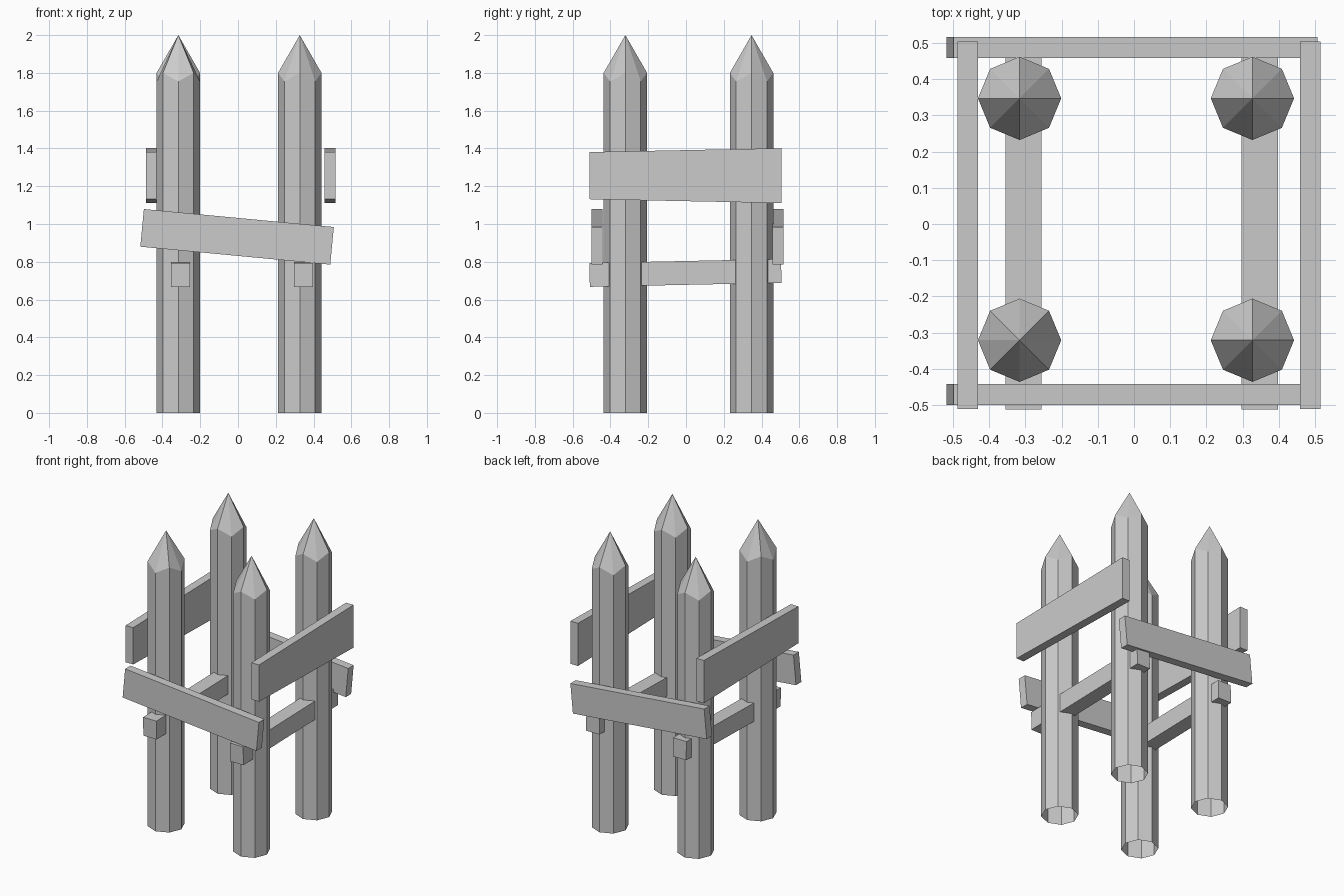
import bpy, bmesh
from math import sin, cos, pi, radians
from mathutils import Matrix, Vector

cube = bpy.data.objects.get("Cube")
if cube:
    bpy.data.objects.remove(cube, do_unlink=True)

# One plain grey for all the timber
GREY = (0.6, 0.6, 0.6, 1)
timber = bpy.data.materials.new("timber_grey")
timber.use_nodes = True
timber.diffuse_color = GREY
timber.node_tree.nodes["Principled BSDF"].inputs["Base Color"].default_value = GREY


def finish(name, bm):
    bmesh.ops.recalc_face_normals(bm, faces=bm.faces)
    mesh = bpy.data.meshes.new(name)
    bm.to_mesh(mesh)
    bm.free()
    mesh.materials.append(timber)
    obj = bpy.data.objects.new(name, mesh)
    bpy.context.collection.objects.link(obj)
    return obj


def post(name, x, y, high_first=True, radius=0.115, sides=8):
    """Open-bottomed post with a hewn, slightly uneven point."""
    bm = bmesh.new()
    base, shoulder = [], []
    for i in range(sides):
        a = 2 * pi * i / sides
        px, py = x + radius * cos(a), y + radius * sin(a)
        high = (i % 2 == 0) == high_first
        base.append(bm.verts.new((px, py, 0)))
        shoulder.append(bm.verts.new((px, py, 1.80 if high else 1.755)))
    tip = bm.verts.new((x, y, 2))
    for i in range(sides):
        j = (i + 1) % sides
        bm.faces.new((base[i], base[j], shoulder[j], shoulder[i]))
        bm.faces.new((shoulder[i], shoulder[j], tip))
    return finish(name, bm)


def board(name, centre, size, axis="X", angle=0, flare=0):
    """Box tilted about an axis; flare makes its back end taller."""
    bm = bmesh.new()
    bmesh.ops.create_cube(bm, size=1)
    bmesh.ops.scale(bm, vec=size, verts=bm.verts)
    for v in bm.verts:
        v.co.z *= 1 + flare * v.co.y / size[1]
    turn = Matrix.Rotation(radians(angle), 4, axis)
    bmesh.ops.transform(bm, matrix=Matrix.Translation(Vector(centre)) @ turn, verts=bm.verts)
    return finish(name, bm)


# Four pointed posts
for side, x in (("right", -0.316), ("left", 0.327)):
    for end, y in (("front", -0.321), ("back", 0.347)):
        post(f"{end}_{side}_post", x, y, high_first=(side == "left" or end == "back"))

# Sloping planks across front and back
for end, y in (("front", -0.471), ("back", 0.488)):
    board(f"{end}_plank", (-0.005, y, 0.932), (1.01, 0.058, 0.2), "Y", 5.4)

# Flared planks along both sides, with lower rails through the posts
for side, plank_x, rail_x in (("right", -0.459, -0.305), ("left", 0.487, 0.347)):
    board(f"{side}_side_plank", (plank_x, -0.003, 1.256), (0.057, 1.015, 0.27), flare=0.15)
    board(f"{side}_lower_rail", (rail_x, -0.003, 0.741), (0.1, 1.015, 0.126), "X", 1.2)
